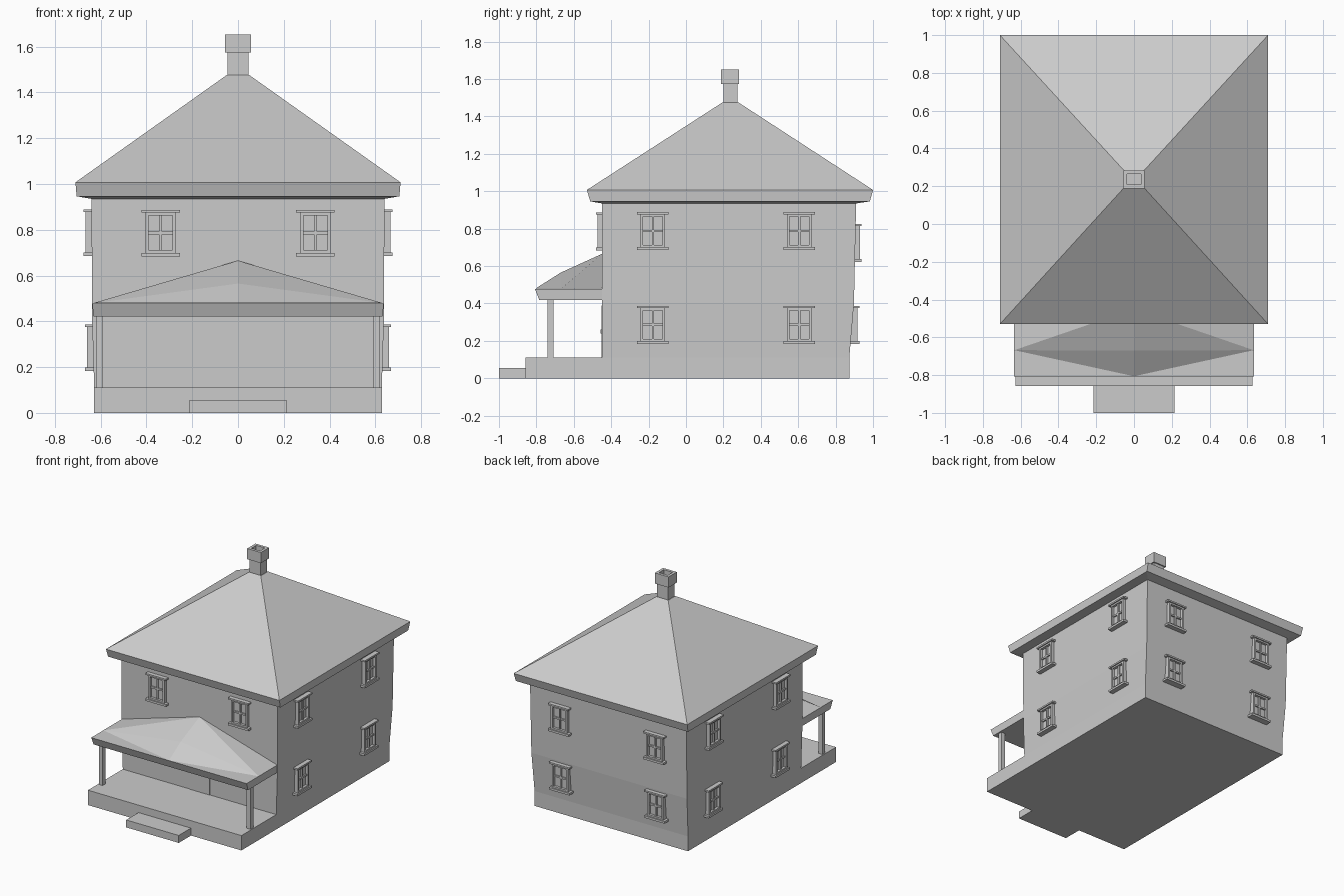
import bpy, bmesh
from mathutils import Matrix, Vector
from math import pi

if "Cube" in bpy.data.objects:
    bpy.data.objects.remove(bpy.data.objects["Cube"])


def finish(name, bm):
    bmesh.ops.recalc_face_normals(bm, faces=bm.faces)
    me = bpy.data.meshes.new(name)
    bm.to_mesh(me)
    bm.free()
    ob = bpy.data.objects.new(name, me)
    bpy.context.collection.objects.link(ob)
    return ob


def loft(name, rings):
    """Stack of rectangles (half width, y front, y back, z), capped at both ends."""
    bm = bmesh.new()
    loops = [[bm.verts.new(p) for p in ((-x, a, z), (x, a, z), (x, b, z), (-x, b, z))]
             for x, a, b, z in rings]
    for lo, hi in zip(loops, loops[1:]):
        for i in range(4):
            j = (i + 1) % 4
            bm.faces.new((lo[i], lo[j], hi[j], hi[i]))
    bm.faces.new(loops[0][::-1])
    bm.faces.new(loops[-1])
    return finish(name, bm)


def add_box(bm, x0, x1, y0, y1, z0, z1, mat=Matrix()):
    size = Matrix.Diagonal((x1 - x0, y1 - y0, z1 - z0, 1))
    mid = Matrix.Translation(((x0 + x1) / 2, (y0 + y1) / 2, (z0 + z1) / 2))
    bmesh.ops.create_cube(bm, size=1, matrix=mat @ mid @ size)


def box(name, *dims):
    bm = bmesh.new()
    add_box(bm, *dims)
    return finish(name, bm)


def window(name, loc, turn):
    """Four-pane sash window facing local -y, origin at its centre on the wall."""
    m = Matrix.Translation(loc) @ Matrix.Rotation(turn, 4, 'Z')
    bm = bmesh.new()
    back = 0.02
    for x0, x1, d, z0, z1 in (
            (-.084, .084, .034, .090, .102),     # lintel
            (-.084, .084, .034, -.102, -.086),   # sill
            (-.066, -.052, .025, -.086, .090),   # frame sides
            (.052, .066, .025, -.086, .090),
            (-.052, .052, .025, .078, .090),     # frame top and bottom
            (-.052, .052, .025, -.086, -.074),
            (-.006, .006, .017, -.074, .078),    # glazing bars
            (-.052, .052, .0165, -.005, .007),
            (-.052, .052, .006, -.074, .078)):   # panes
        add_box(bm, x0, x1, -d, back, z0, z1, m)
    return finish(name, bm)


# House walls, slightly narrower at the foot
loft("house_walls", [(.628, -.45, .873, 0), (.628, -.45, .873, .11),
                     (.637, -.45, .898, .4), (.64, -.45, .91, .95)])

# Hipped main roof with fascia and soffit
loft("main_roof", [(.64, -.45, .91, .935), (.705, -.512, .983, .946),
                   (.71, -.53, 1.0, 1.007), (.05, .195, .28, 1.475)])

# Hollow chimney with a wider cap
loft("chimney", [(.046, .2, .275, 1.44), (.046, .2, .275, 1.573),
                 (.056, .188, .284, 1.573), (.056, .188, .284, 1.652),
                 (.036, .208, .264, 1.652), (.036, .208, .264, 1.53)])

# Porch floor and step
box("porch_floor", -.628, .628, -.857, -.44, 0, .11)
box("porch_step", -.215, .215, -1.0, -.85, 0, .055)

# Porch posts
for side, s in (("left", -1), ("right", 1)):
    box("porch_post_" + side, s * .605 - .016, s * .605 + .016, -.74, -.708, .1, .43)

# Porch roof: fascia slab, then faceted top
loft("porch_fascia", [(.632, -.785, -.44, .42), (.636, -.808, -.44, .478)])
bm = bmesh.new()
peak, bend, lip = (bm.verts.new((0, y, z)) for y, z in ((-.45, .665), (-.67, .565), (-.806, .479)))
for s in (-1, 1):
    wall = bm.verts.new((s * .634, -.45, .479))
    hip = bm.verts.new((s * .634, -.668, .479))
    bm.faces.new((wall, hip, peak))
    bm.faces.new((hip, bend, peak))
    bm.faces.new((hip, lip, bend))
finish("porch_roof", bm)

# Door and letter slot
box("front_door", -.085, .085, -.453, -.44, .11, .39)
box("door_slot", -.066, -.011, -.458, -.44, .24, .26)

# Windows on all four sides
for s in (-1, 1):
    tag = "left" if s < 0 else "right"
    window("front_window_" + tag, Vector((s * .338, -.447, .785)), 0)
    for floor, z, wx in (("lower", .285, .635), ("upper", .787, .64)):
        for end, y in (("front", -.177), ("back", .605)):
            window(f"{tag}_window_{floor}_{end}", Vector((s * wx, y, z)), s * pi / 2)
    for floor, z, wy in (("lower", .285, .893), ("upper", .723, .905)):
        window(f"back_window_{floor}_{tag}", Vector((s * .39, wy, z)), pi)
